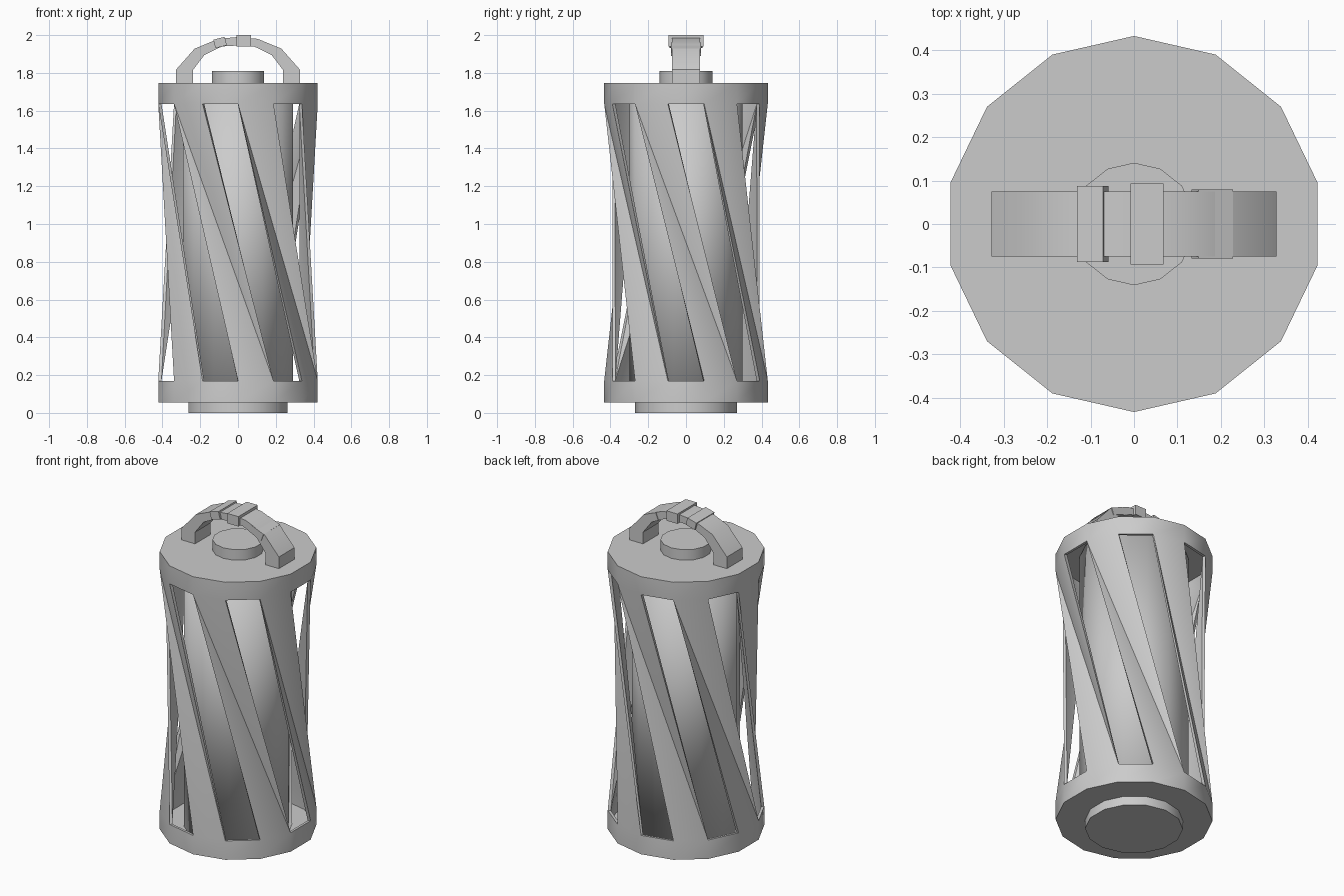
import bpy, bmesh
from math import sin, cos, pi, radians
from mathutils import Matrix

if "Cube" in bpy.data.objects:
    bpy.data.objects.remove(bpy.data.objects["Cube"])

N = 14


def make_object(name, bm, angle=30, thickness=0):
    mesh = bpy.data.meshes.new(name)
    bm.to_mesh(mesh)
    bm.free()
    ob = bpy.data.objects.new(name, mesh)
    bpy.context.collection.objects.link(ob)
    bpy.ops.object.select_all(action='DESELECT')
    ob.select_set(True)
    bpy.context.view_layer.objects.active = ob
    if thickness:
        mod = ob.modifiers.new("thickness", 'SOLIDIFY')
        mod.thickness = thickness
        mod.offset = -1
        bpy.ops.object.modifier_apply(modifier=mod.name)
    if angle:
        bpy.ops.object.shade_smooth_by_angle(angle=radians(angle))
    return ob


def ring(bm, r, z):
    return [bm.verts.new((r * cos(-pi / 2 + 2 * pi * i / N),
                          r * sin(-pi / 2 + 2 * pi * i / N), z)) for i in range(N)]


def bridge(bm, lower, upper):
    for i in range(N):
        k = (i + 1) % N
        bm.faces.new((lower[i], lower[k], upper[k], upper[i]))


def cylinder(name, r, z0, z1, angle=30):
    bm = bmesh.new()
    a, b = ring(bm, r, z0), ring(bm, r, z1)
    bridge(bm, a, b)
    bm.faces.new(a[::-1])
    bm.faces.new(b)
    return make_object(name, bm, angle)


# outer cage: capped end bands joined by seven slanted struts, folded inwards
bm = bmesh.new()
r0, r1, r2, r3 = [ring(bm, 0.433, z) for z in (0.055, 0.17, 1.636, 1.746)]
bridge(bm, r0, r1)
bridge(bm, r2, r3)
bm.faces.new(r0[::-1])
bm.faces.new(r3)
for j in range(0, N, 2):
    a, b = r1[(j + 2) % N], r1[(j + 3) % N]
    bm.faces.new((a, b, r2[j]))
    bm.faces.new((b, r2[j + 1], r2[j]))
make_object("cage", bm, 30, 0.017)

# inner tank, foot and top button
cylinder("inner_tank", 0.3, 0.07, 1.73, 100)
cylinder("foot", 0.27, 0.0, 0.06)
cylinder("top_button", 0.141, 1.74, 1.81)

# arched carrying handle, mirrored from half profiles
outer = [(0.328, 1.74), (0.328, 1.817), (0.23, 1.928), (0.105, 1.98), (0, 1.99)]
inner = [(0.237, 1.74), (0.237, 1.817), (0.178, 1.895), (0.085, 1.94), (0, 1.945)]
outer += [(-x, z) for x, z in outer[-2::-1]]
inner += [(-x, z) for x, z in inner[-2::-1]]
bm = bmesh.new()
sections = [[bm.verts.new(p) for p in ((xo, -0.075, zo), (xo, 0.075, zo),
                                       (xi, 0.075, zi), (xi, -0.075, zi))]
            for (xo, zo), (xi, zi) in zip(outer, inner)]
for a, b in zip(sections, sections[1:]):
    for i in range(4):
        k = (i + 1) % 4
        bm.faces.new((a[i], a[k], b[k], b[i]))
bm.faces.new(sections[0][::-1])
bm.faces.new(sections[-1])
bmesh.ops.recalc_face_normals(bm, faces=bm.faces)
make_object("handle", bm, 30)

# wrapped bands on the handle: x, z, length, height, half width, tilt
for i, (x, z, l, h, w, tilt) in enumerate([(-0.095, 1.961, 0.062, 0.046, 0.087, -15),
                                           (0.03, 1.97, 0.075, 0.06, 0.093, 0),
                                           (0.18, 1.925, 0.085, 0.044, 0.079, 22)]):
    bm = bmesh.new()
    m = (Matrix.Translation((x, 0, z)) @ Matrix.Rotation(radians(tilt), 4, 'Y')
         @ Matrix.Diagonal((l, 2 * w, h, 1)))
    bmesh.ops.create_cube(bm, size=1, matrix=m)
    make_object(f"handle_band_{i + 1}", bm, 0)
